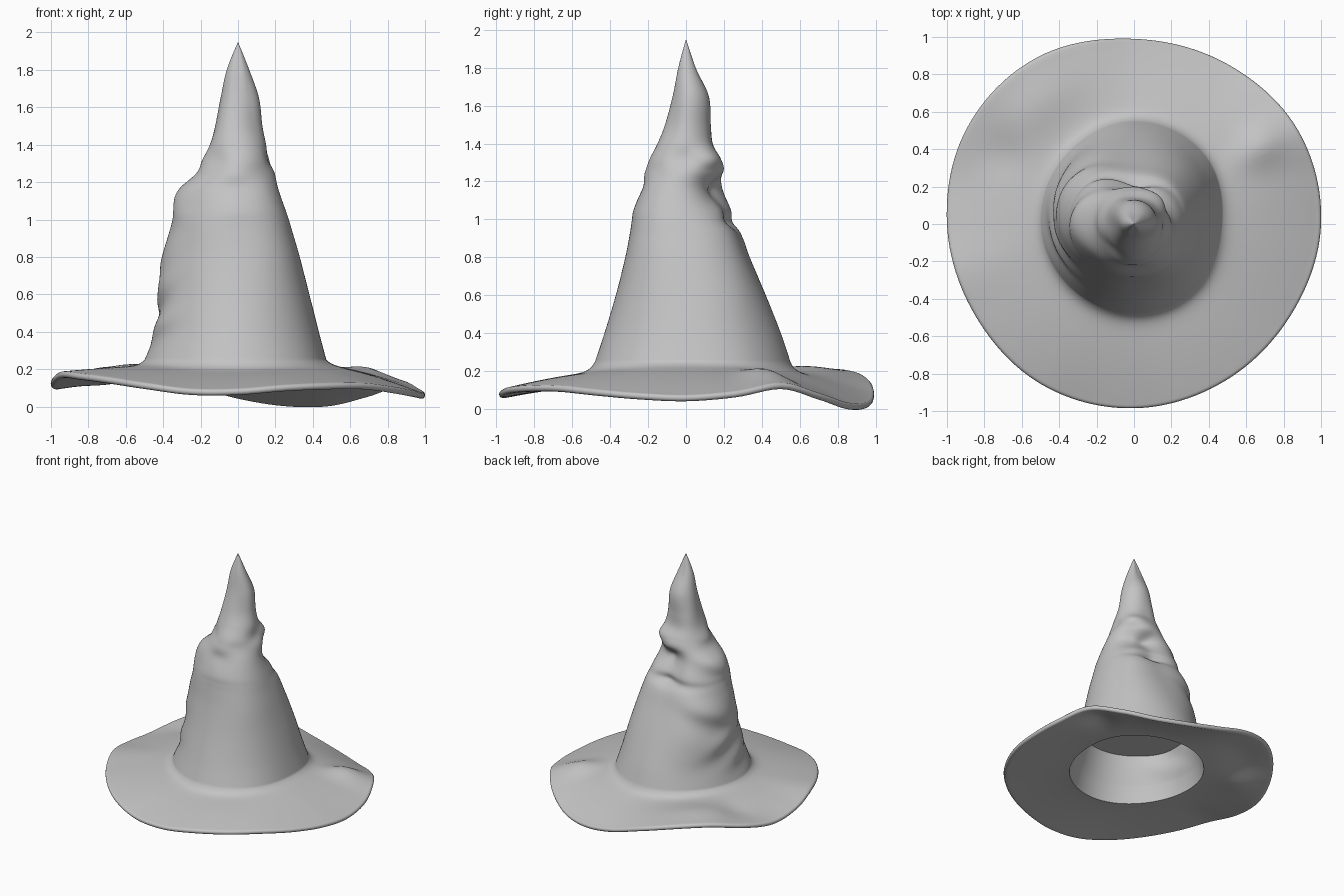
import bpy, bmesh
from math import sin, cos, pi, exp, radians

cube = bpy.data.objects.get("Cube")
if cube:
    bpy.data.objects.remove(cube, do_unlink=True)

SEGMENTS = 144

# Crown radius in hundredths at each height, one row per 45 degrees from +x
HEIGHTS = [.25, .4, .6, .8, .93, .99, 1.05, 1.16, 1.25, 1.32, 1.4, 1.5, 1.65, 1.8, 1.95]
CROWN = [
    [47, 43, 38, 33, 29.2, 27.3, 25.2, 21, 19.5, 16, 15, 13, 11, 6, 0],
    [53, 48, 42, 35, 30, 26, 23, 15, 18, 20, 15, 13, 12, 6, 0],
    [55, 50, 42, 33, 27, 20, 20, 14, 19, 18, 14, 13, 12, 5, 0],
    [52, 48, 45, 40, 35, 32, 31, 26, 22, 19, 16, 14, 11, 6, 0],
    [50, 45, 42, 40, 37, 36, 35, 31, 22, 19, 15, 12, 9, 6, 0],
    [48, 43, 38, 34, 32, 31, 29.6, 26, 21, 17, 15, 12, 8, 5, 0],
    [48, 43, 37, 32, 29.5, 28.6, 27.6, 23.5, 21, 19, 15, 11, 7, 4, 0],
    [48, 43, 38, 34, 31, 29.6, 28, 24, 20, 18, 15, 11, 8, 5, 0],
]

# Rim height every 15 degrees and rim radius every 30 degrees, in hundredths
RIM = [6, 8, 12, 7, 2, 2, 6, 13, 18, 19, 15, 11, 13, 17, 16, 14, 11, 8, 8, 10, 11, 11, 9, 7]
REACH = [100, 101, 99, 99, 103, 103, 100, 98, 99, 98.5, 97, 97]

# Cloth folds: angle, height, slope, angular length, width, depth
FOLDS = [
    (70, 1.19, .08, .6, .05, .01),
    (165, 1.1, -.12, .5, .06, .012),
    (150, .75, -.15, .5, .07, .016),
    (175, .55, .15, .5, .06, .016),
    (195, .4, .1, .4, .05, .01),
    (265, 1.21, 0, .4, .04, .006),
]


def spline(values, u, loop=False):
    """Smooth interpolation through evenly spaced values."""
    n = len(values)
    i = int(u) if loop else min(int(u), n - 2)
    f = u - i
    a, b, c, d = [values[k % n] if loop else values[max(0, min(n - 1, k))]
                  for k in range(i - 1, i + 3)]
    return b + f * (c - a + f * (2 * a - 5 * b + 4 * c - d + f * (3 * (b - c) + d - a))) / 2


def turn(angle, degrees):
    """Signed angle from a direction, wrapped to half a turn."""
    return (angle - radians(degrees) + pi) % (2 * pi) - pi


def crown(angle, u):
    z = spline(HEIGHTS, u)
    r = spline([spline(row, u) for row in CROWN], angle * 4 / pi, True) / 100
    for deg, height, slope, length, width, depth in FOLDS:
        t = turn(angle, deg)
        d = (z - height - slope * t) / width
        r += depth * 1.6 * d * exp(-d * d / 2 - (t / length) ** 2)
    return max(r, 0), z


def brim(angle, t):
    r0, z0 = crown(angle, 0)
    base = .195 + .025 * cos(angle) ** 2
    edge = spline(RIM, angle * 12 / pi, True) / 100 + .018
    r1 = spline(REACH, angle * 6 / pi, True) / 100 - .018
    z = base + (edge - base) * t ** 1.4
    # raised creases and dents across the brim
    middle = exp(-((t - .6) / .28) ** 2)
    z += middle * (.035 * exp(-(turn(angle, 32) / .13) ** 2)
                   - .02 * exp(-(turn(angle, 153) / .15) ** 2)
                   + .02 * exp(-(turn(angle, 130) / .3) ** 2))
    return r0 + (r1 - r0) * t, z


def brim_top(angle, t):
    """Upper side, flaring softly up into the crown."""
    r, z = brim(angle, t)
    z0, base = crown(angle, 0)[1], brim(angle, 0)[1]
    return r, z + (z0 - base) * exp(-t / .06)


def brim_under(angle, t):
    """Underside, thickening towards the opening."""
    r, z = brim(angle, t)
    return r, z - .036 - .045 * (1 - t)


def rim_roll(angle, a):
    """Rounded lip around the outer edge."""
    r, z = brim(angle, 1)
    return r + .018 * sin(a), z - .018 + .018 * cos(a)


def inner(angle, u):
    r, z = crown(angle, u)
    return r - .025, z


# Rings from the tip, over the brim, round the lip and up inside to the lining
rings = []
last = len(HEIGHTS) - 1
for k in range(last * 8, 0, -1):
    rings.append(lambda a, u=k / 8: crown(a, u))
for k in range(30):
    rings.append(lambda a, t=(k / 30) ** 1.4: brim_top(a, t))
for k in range(7):
    rings.append(lambda a, p=pi * k / 6: rim_roll(a, p))
for k in range(22, -1, -1):
    rings.append(lambda a, t=k / 23: brim_under(a, t))
for k in range(8):
    rings.append(lambda a, u=k / 5: inner(a, u))
rings.append(lambda a: (0, inner(a, 1.4)[1]))

bm = bmesh.new()
grid = []
for ring in rings:
    row = []
    for s in range(SEGMENTS):
        a = 2 * pi * s / SEGMENTS
        r, z = ring(a)
        row.append(bm.verts.new((r * cos(a), r * sin(a), z)))
    grid.append(row)
for upper, lower in zip(grid, grid[1:]):
    for s in range(SEGMENTS):
        n = (s + 1) % SEGMENTS
        bm.faces.new((upper[s], lower[s], lower[n], upper[n]))
bmesh.ops.remove_doubles(bm, verts=bm.verts, dist=.0005)
bmesh.ops.recalc_face_normals(bm, faces=bm.faces)

mesh = bpy.data.meshes.new("pointed_hat")
bm.to_mesh(mesh)
bm.free()
hat = bpy.data.objects.new("pointed_hat", mesh)
bpy.context.collection.objects.link(hat)

# Plain grey felt
felt = bpy.data.materials.new("grey_felt")
felt.use_nodes = True
color = (.55, .55, .55, 1)
felt.diffuse_color = color
felt.node_tree.nodes["Principled BSDF"].inputs["Base Color"].default_value = color
mesh.materials.append(felt)

bpy.context.view_layer.objects.active = hat
hat.select_set(True)
bpy.ops.object.shade_smooth_by_angle(angle=radians(50))
